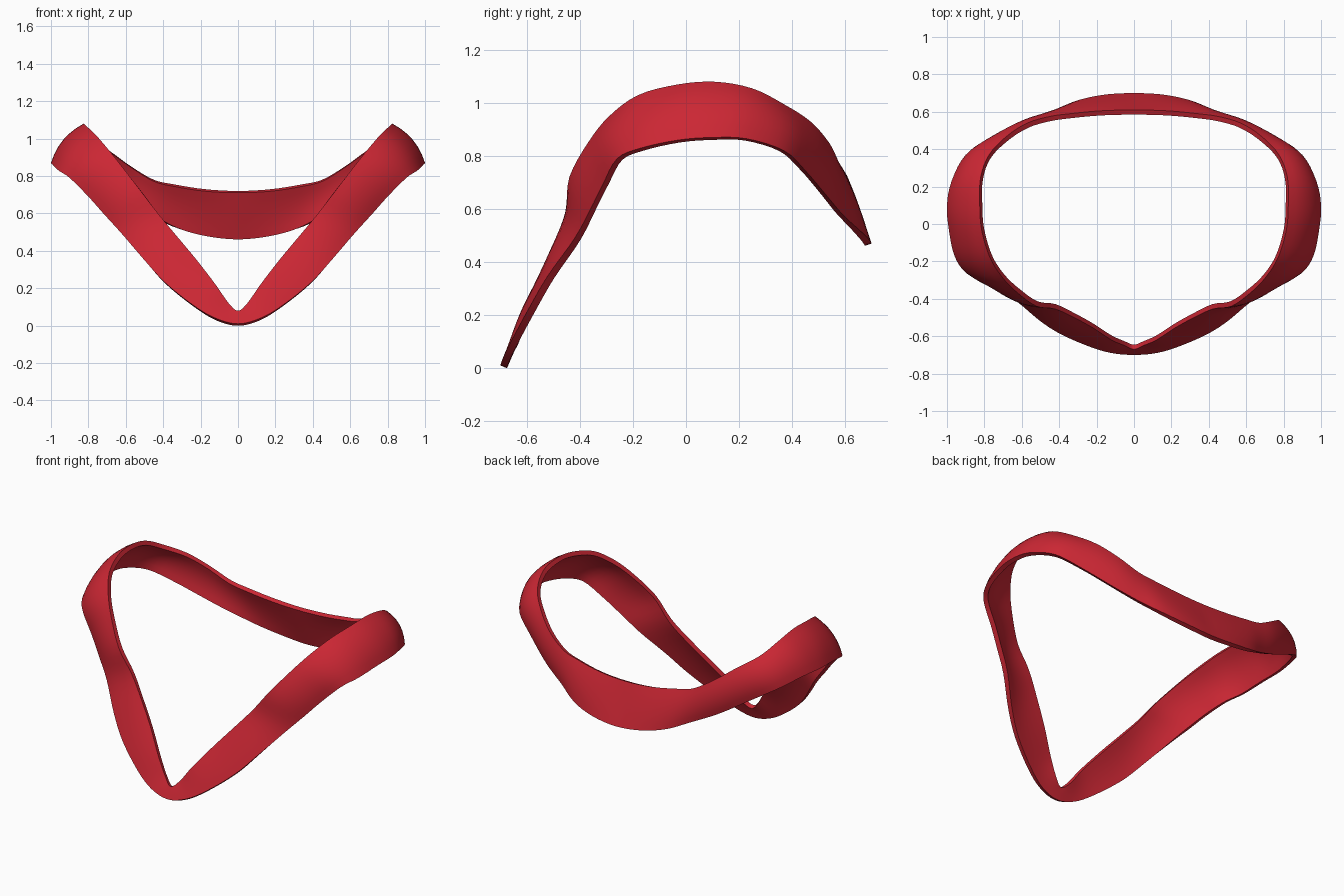
import bpy
import bmesh
from math import radians
from mathutils import Vector

if "Cube" in bpy.data.objects:
    bpy.data.objects.remove(bpy.data.objects["Cube"], do_unlink=True)

THICKNESS = 0.027
BULGE = 0.035
STEPS_ALONG = 4
STEPS_ACROSS = 6

# Upper and lower edge of the band's outer face, from front middle to back middle
HALF_BAND = [
    ((0, -.67, .08), (0, -.70, .01)),
    ((.05, -.65, .12), (.12, -.69, .04)),
    ((.12, -.62, .22), (.24, -.655, .11)),
    ((.22, -.555, .35), (.39, -.59, .23)),
    ((.32, -.50, .47), (.50, -.52, .35)),
    ((.42, -.455, .59), (.62, -.42, .49)),
    ((.52, -.44, .72), (.72, -.36, .60)),
    ((.62, -.37, .85), (.80, -.315, .69)),
    ((.70, -.29, .95), (.90, -.26, .79)),
    ((.77, -.18, 1.03), (.96, -.17, .83)),
    ((.815, -.03, 1.07), (.99, -.03, .86)),
    ((.825, .11, 1.08), (1, .10, .87)),
    ((.82, .25, 1.055), (.975, .23, .865)),
    ((.775, .37, .995), (.90, .37, .82)),
    ((.68, .47, .93), (.77, .45, .745)),
    ((.57, .54, .85), (.60, .535, .645)),
    ((.45, .575, .78), (.45, .595, .575)),
    ((.34, .59, .755), (.32, .655, .52)),
    ((.18, .605, .73), (.17, .69, .485)),
    ((0, .61, .72), (0, .70, .47)),
]


def closed_edge(side):
    """One edge of the band, mirrored across x into a closed ring."""
    half = [Vector(pair[side]) for pair in HALF_BAND]
    mirrored = [Vector((-p.x, p.y, p.z)) for p in reversed(half[1:-1])]
    return half + mirrored


def smooth_ring(points):
    """Closed spline through the points."""
    ring = []
    count = len(points)
    for i in range(count):
        a, b, c, d = (points[(i + k) % count] for k in (-1, 0, 1, 2))
        for step in range(STEPS_ALONG):
            t = step / STEPS_ALONG
            ring.append(b + (c - a) * t / 2
                        + (a * 2 - b * 5 + c * 4 - d) * t ** 2 / 2
                        + (b * 3 - a - c * 3 + d) * t ** 3 / 2)
    return ring


def make_material(name, colour):
    material = bpy.data.materials.new(name)
    material.use_nodes = True
    material.diffuse_color = colour
    shader = material.node_tree.nodes["Principled BSDF"]
    shader.inputs["Base Color"].default_value = colour
    return material


# Outer face of the band, slightly bowed across its width
upper = smooth_ring(closed_edge(0))
lower = smooth_ring(closed_edge(1))
total = len(upper)
bm = bmesh.new()
rows = []
for i in range(total):
    along = (upper[(i + 1) % total] + lower[(i + 1) % total]
             - upper[i - 1] - lower[i - 1])
    across = lower[i] - upper[i]
    outward = across.cross(along).normalized()
    row = []
    for j in range(STEPS_ACROSS + 1):
        t = j / STEPS_ACROSS
        bow = BULGE * abs(upper[i].x) * 4 * t * (1 - t)
        row.append(bm.verts.new(upper[i] + across * t + outward * bow))
    rows.append(row)
for i, row in enumerate(rows):
    following = rows[(i + 1) % total]
    for j in range(STEPS_ACROSS):
        bm.faces.new((row[j], row[j + 1], following[j + 1], following[j]))
mesh = bpy.data.meshes.new("headband")
bm.to_mesh(mesh)
bm.free()
mesh.materials.append(make_material("crimson", (0.6, 0.02, 0.034, 1)))
band = bpy.data.objects.new("headband", mesh)
bpy.context.collection.objects.link(band)

# Band thickness, grown inward
solid = band.modifiers.new("thickness", "SOLIDIFY")
solid.thickness = THICKNESS
solid.offset = -1

# Smooth faces with crisp rims
bpy.ops.object.select_all(action="DESELECT")
band.select_set(True)
bpy.context.view_layer.objects.active = band
bpy.ops.object.modifier_apply(modifier=solid.name)
bpy.ops.object.shade_smooth_by_angle(angle=radians(35))
